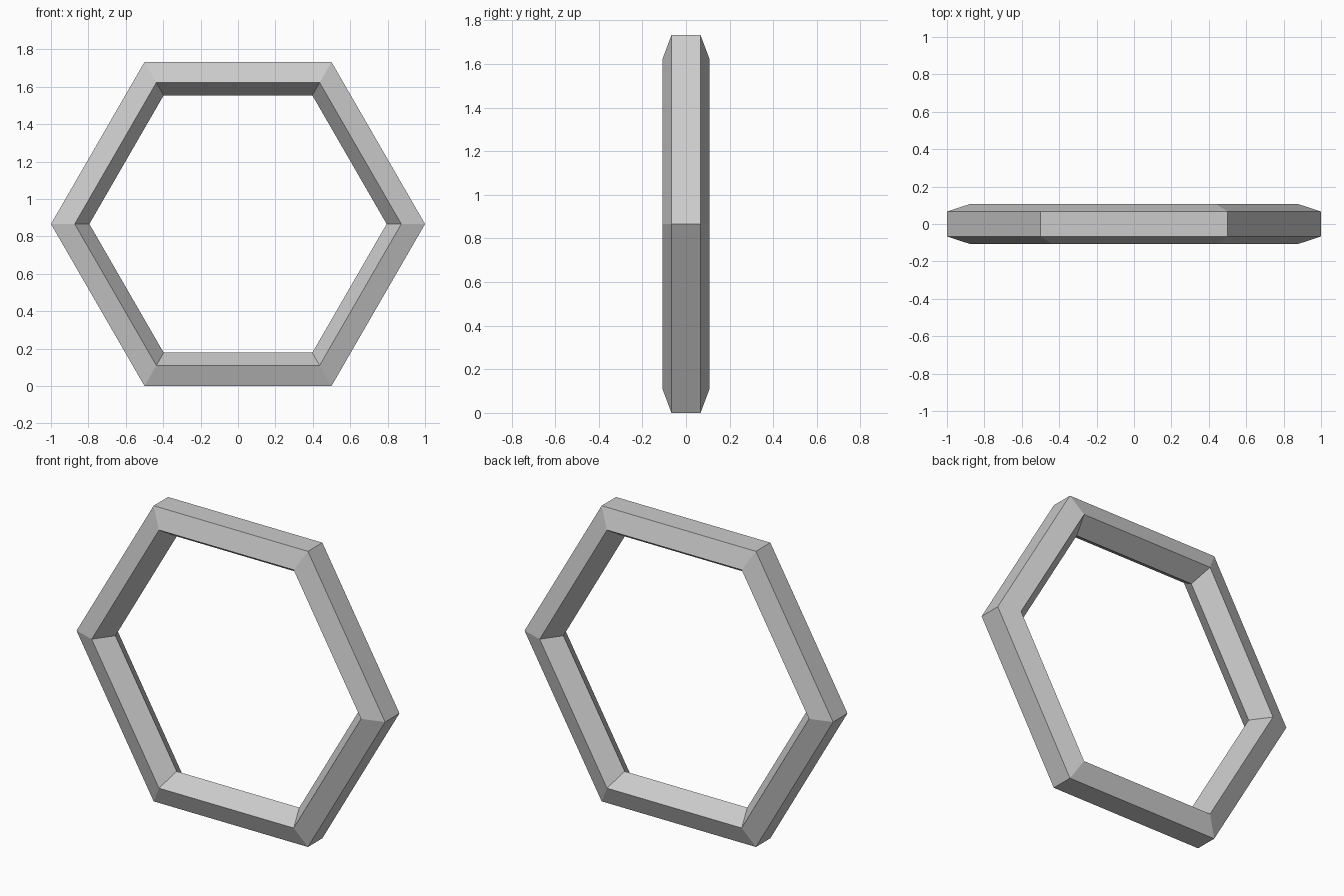
import bpy, bmesh
from math import cos, sin, pi, sqrt

if "Cube" in bpy.data.objects:
    bpy.data.objects.remove(bpy.data.objects["Cube"])

SIDES, SECTION = 6, 5            # hexagonal ring, pentagonal bar
TUBE = 0.1135                    # bar radius
MAJOR = 1 - TUBE * cos(pi / 5)   # flat of the bar faces outwards
HEIGHT = sqrt(3) / 2             # ring centre, so it stands on a flat side

bm = bmesh.new()

# Pentagon cross-sections placed at the hexagon corners
rings = []
for i in range(SIDES):
    a = 2 * pi * i / SIDES
    ring = []
    for j in range(SECTION):
        b = 2 * pi * (j + 0.5) / SECTION
        r = MAJOR + TUBE * cos(b)
        ring.append(bm.verts.new((r * cos(a), TUBE * sin(b), HEIGHT + r * sin(a))))
    rings.append(ring)

# Flat bars between neighbouring corners
for i in range(SIDES):
    p, q = rings[i], rings[(i + 1) % SIDES]
    for j in range(SECTION):
        k = (j + 1) % SECTION
        bm.faces.new((p[j], p[k], q[k], q[j]))
bmesh.ops.recalc_face_normals(bm, faces=bm.faces)

mesh = bpy.data.meshes.new("hexagon_ring")
bm.to_mesh(mesh)
bm.free()
bpy.context.collection.objects.link(bpy.data.objects.new("hexagon_ring", mesh))
